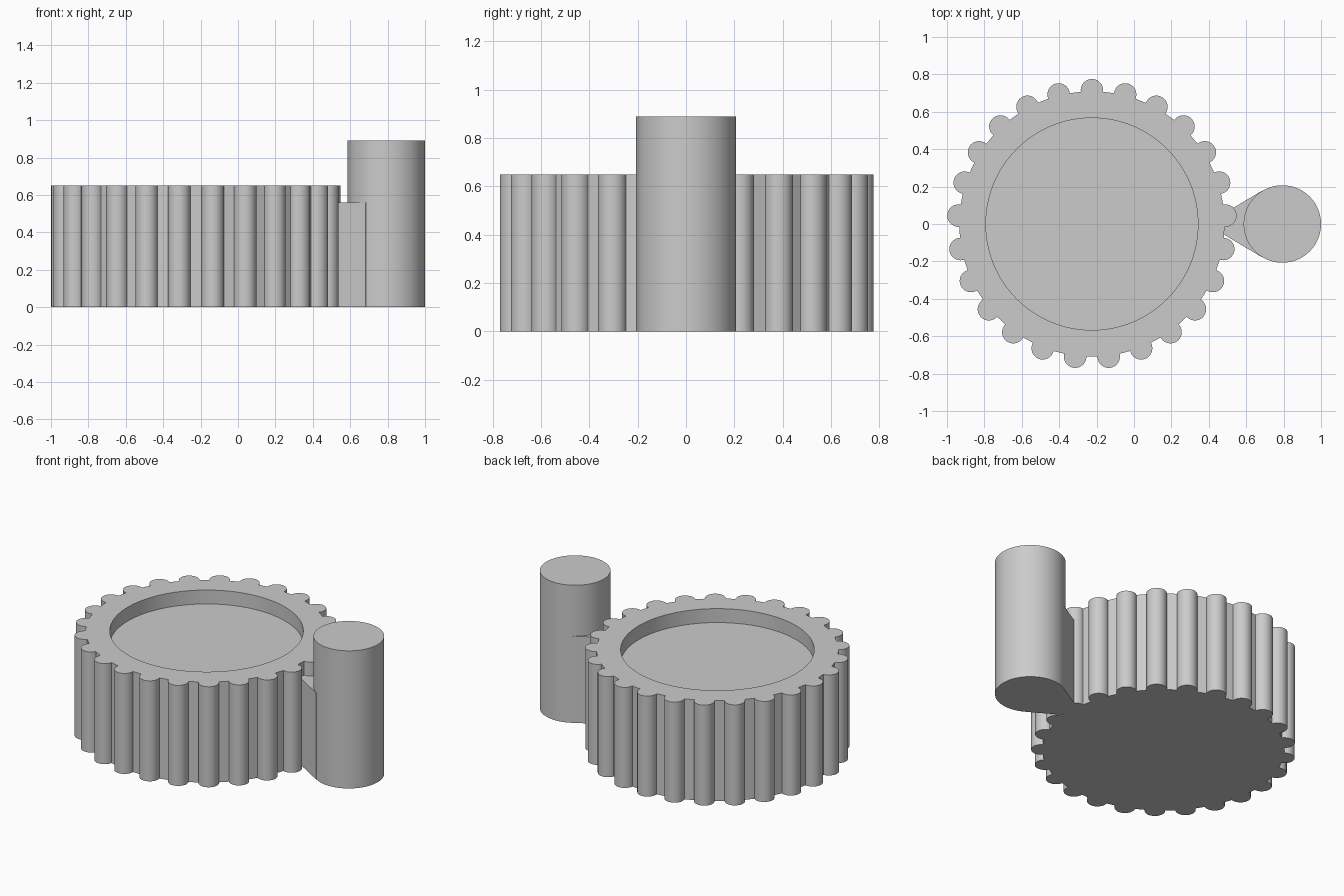
import bpy
import bmesh
from math import radians, sin, cos, tau
from mathutils import Vector

cube = bpy.data.objects.get("Cube")
if cube:
    bpy.data.objects.remove(cube, do_unlink=True)

grey = bpy.data.materials.new("plain grey")
grey.use_nodes = True
grey.diffuse_color = (0.6, 0.6, 0.6, 1)
grey.node_tree.nodes["Principled BSDF"].inputs["Base Color"].default_value = grey.diffuse_color


def circle(centre, radius, count, start=0.0, sweep=tau, closed=True):
    """Points along an arc or a full circle."""
    steps = count if closed else count - 1
    return [Vector((centre[0] + radius * cos(start + sweep * i / steps),
                    centre[1] + radius * sin(start + sweep * i / steps)))
            for i in range(count)]


def prism(name, outline, height, recess=None, floor=0.0):
    """Upright solid from an outline, with an optional sunken top."""
    bm = bmesh.new()

    def loop(points, z):
        return [bm.verts.new((p.x, p.y, z)) for p in points]

    def wall(low, high):
        for i in range(len(low)):
            j = (i + 1) % len(low)
            bm.faces.new((low[i], low[j], high[j], high[i]))

    base, top = loop(outline, 0), loop(outline, height)
    wall(base, top)
    bm.faces.new(base)
    if recess:
        pan, rim = loop(recess, floor), loop(recess, height)
        wall(pan, rim)
        bm.faces.new(pan)
        border = [bm.edges.get((ring[i - 1], ring[i]))
                  for ring in (top, rim) for i in range(len(ring))]
        bmesh.ops.triangle_fill(bm, edges=border, use_beauty=True)
    else:
        bm.faces.new(top)
    bmesh.ops.recalc_face_normals(bm, faces=bm.faces)
    mesh = bpy.data.meshes.new(name)
    bm.to_mesh(mesh)
    bm.free()
    mesh.materials.append(grey)
    obj = bpy.data.objects.new(name, mesh)
    bpy.context.collection.objects.link(obj)
    bpy.ops.object.select_all(action='DESELECT')
    obj.select_set(True)
    bpy.context.view_layer.objects.active = obj
    bpy.ops.object.shade_smooth_by_angle(angle=radians(30))
    return obj


# Fluted dish: round ribs joined by straight webs, with a shallow round recess
CENTRE = Vector((-0.225, 0))
RIBS = 25
outline = []
for k in range(RIBS):
    angle = radians(90) + tau * k / RIBS
    rib = CENTRE + 0.715 * Vector((cos(angle), sin(angle)))
    outline += circle(rib, 0.06, 21, angle - radians(98), radians(196), closed=False)
prism("fluted_dish", outline, 0.65, circle(CENTRE, 0.567, 128), 0.56)

# Tall round post beside the dish
prism("side_post", circle((0.793, 0), 0.207, 96), 0.89)

# Tapered web joining the post to the dish
half = [(0.42, 0.02), (0.683, 0.177), (0.793, 0.1)]
web = [Vector((x, -y)) for x, y in half] + [Vector(p) for p in reversed(half)]
prism("joining_web", web, 0.56)
